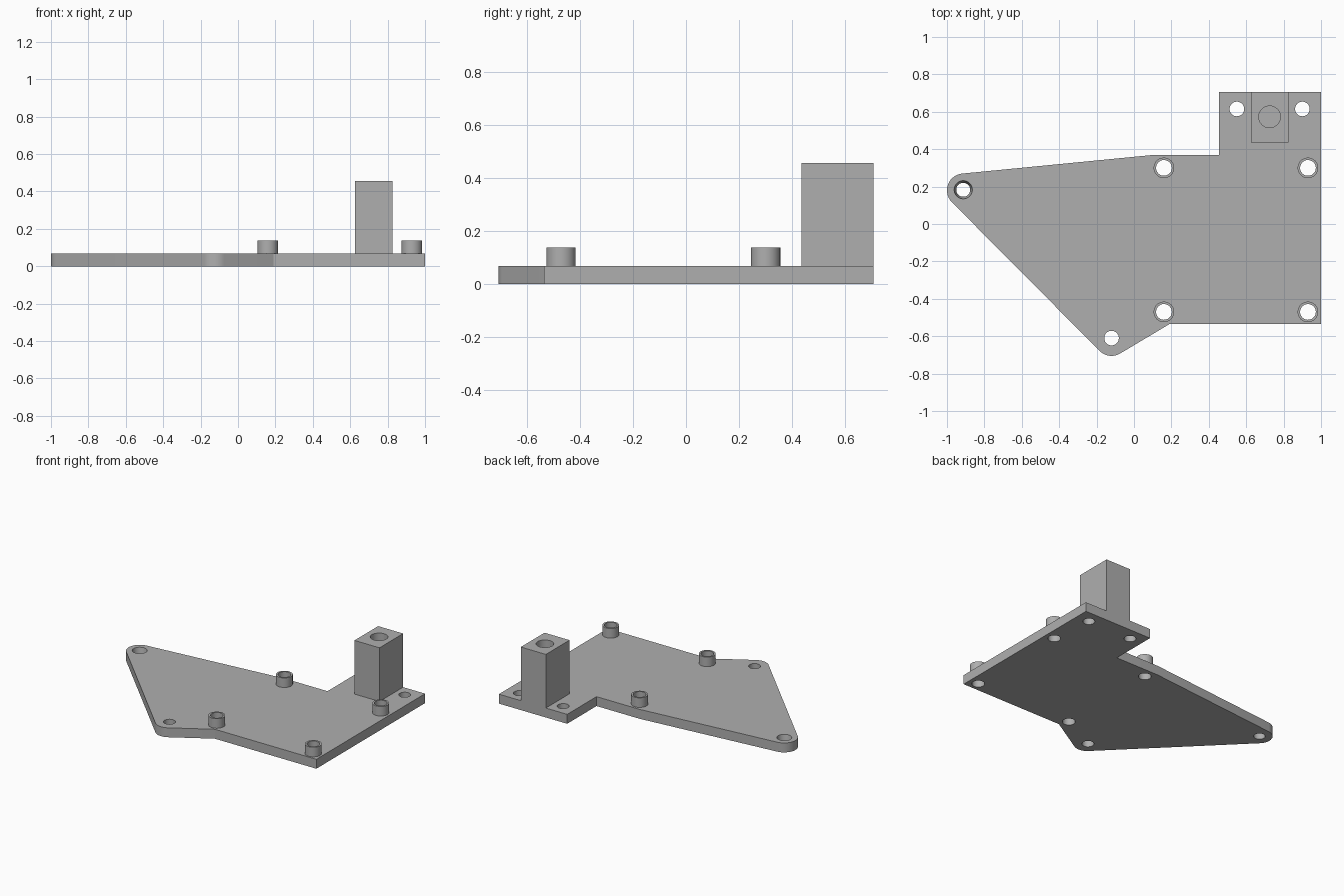
import bpy
import bmesh
from math import cos, sin, radians

cube = bpy.data.objects.get("Cube")
if cube:
    bpy.data.objects.remove(cube, do_unlink=True)

PLATE_TOP = 0.068
BOSS_TOP = 0.137
BLOCK_TOP = 0.455

grey = bpy.data.materials.new("plain grey")
grey.use_nodes = True
colour = (0.43, 0.43, 0.43, 1)
grey.diffuse_color = colour
grey.node_tree.nodes["Principled BSDF"].inputs["Base Color"].default_value = colour


def arc(cx, cy, r, start, end, steps=14):
    angles = [radians(start + (end - start) * i / steps) for i in range(steps + 1)]
    return [(cx + r * cos(a), cy + r * sin(a)) for a in angles]


def prism(name, outline, z0, z1):
    bm = bmesh.new()
    face = bm.faces.new([bm.verts.new((x, y, z0)) for x, y in outline])
    top = bmesh.ops.extrude_face_region(bm, geom=[face])["geom"]
    for v in top:
        if isinstance(v, bmesh.types.BMVert):
            v.co.z = z1
    bmesh.ops.recalc_face_normals(bm, faces=bm.faces)
    mesh = bpy.data.meshes.new(name)
    bm.to_mesh(mesh)
    bm.free()
    mesh.materials.append(grey)
    obj = bpy.data.objects.new(name, mesh)
    bpy.context.collection.objects.link(obj)
    return obj


def cylinder(name, x, y, r0, z0, z1, r1=None):
    bpy.ops.mesh.primitive_cone_add(
        vertices=48, radius1=r0, radius2=r0 if r1 is None else r1,
        depth=z1 - z0, location=(x, y, (z0 + z1) / 2))
    obj = bpy.context.object
    obj.name = name
    obj.data.materials.append(grey)
    return obj


def cut(target, cutter):
    cutter.hide_render = True
    mod = target.modifiers.new("hole", "BOOLEAN")
    mod.operation = "DIFFERENCE"
    mod.solver = "EXACT"
    mod.object = cutter
    bpy.context.view_layer.objects.active = target
    bpy.ops.object.modifier_apply(modifier=mod.name)


def discard(cutter):
    bpy.data.objects.remove(cutter, do_unlink=True)


# Base plate with two rounded ears and a rear tab
outline = [(1, -0.535), (1, 0.705), (0.455, 0.705), (0.455, 0.37), (0.11, 0.37)]
outline += arc(-0.91, 0.18, 0.09, 95.5, 225)
outline += arc(-0.12, -0.615, 0.09, 225, 301)
outline += [(0.19, -0.535)]
plate = prism("base_plate", outline, 0, PLATE_TOP)
parts = [plate]

# Four hollow standoffs, bored through the plate
for side, x in (("right", 0.16), ("left", 0.93)):
    for end, y in (("front", -0.47), ("back", 0.30)):
        boss = cylinder(f"standoff_{end}_{side}", x, y, 0.055, PLATE_TOP, BOSS_TOP)
        bore = cylinder("bore_cutter", x, y, 0.042, -0.1, 0.3)
        cut(plate, bore)
        cut(boss, bore)
        discard(bore)
        parts.append(boss)

# Plain screw holes in the tab and front ear
for x, y in ((0.55, 0.615), (0.9, 0.615), (-0.12, -0.61)):
    drill = cylinder("drill_cutter", x, y, 0.039, -0.1, 0.3)
    cut(plate, drill)
    discard(drill)

# Tapered hole in the side ear
taper = cylinder("taper_cutter", -0.913, 0.183, 0.037, 0, PLATE_TOP, 0.049)
taper.scale.z = 1.05
cut(plate, taper)
discard(taper)

# Upright block with a blind socket
block = prism("upright_block",
              [(0.625, 0.435), (0.825, 0.435), (0.825, 0.705), (0.625, 0.705)],
              PLATE_TOP, BLOCK_TOP)
socket = cylinder("socket_cutter", 0.725, 0.573, 0.058, 0.16, 0.6)
cut(block, socket)
discard(socket)
parts.append(block)

# Smooth the curved walls, keep the rims sharp
bpy.ops.object.select_all(action="DESELECT")
for part in parts:
    part.select_set(True)
bpy.context.view_layer.objects.active = plate
bpy.ops.object.shade_smooth_by_angle(angle=radians(30))
